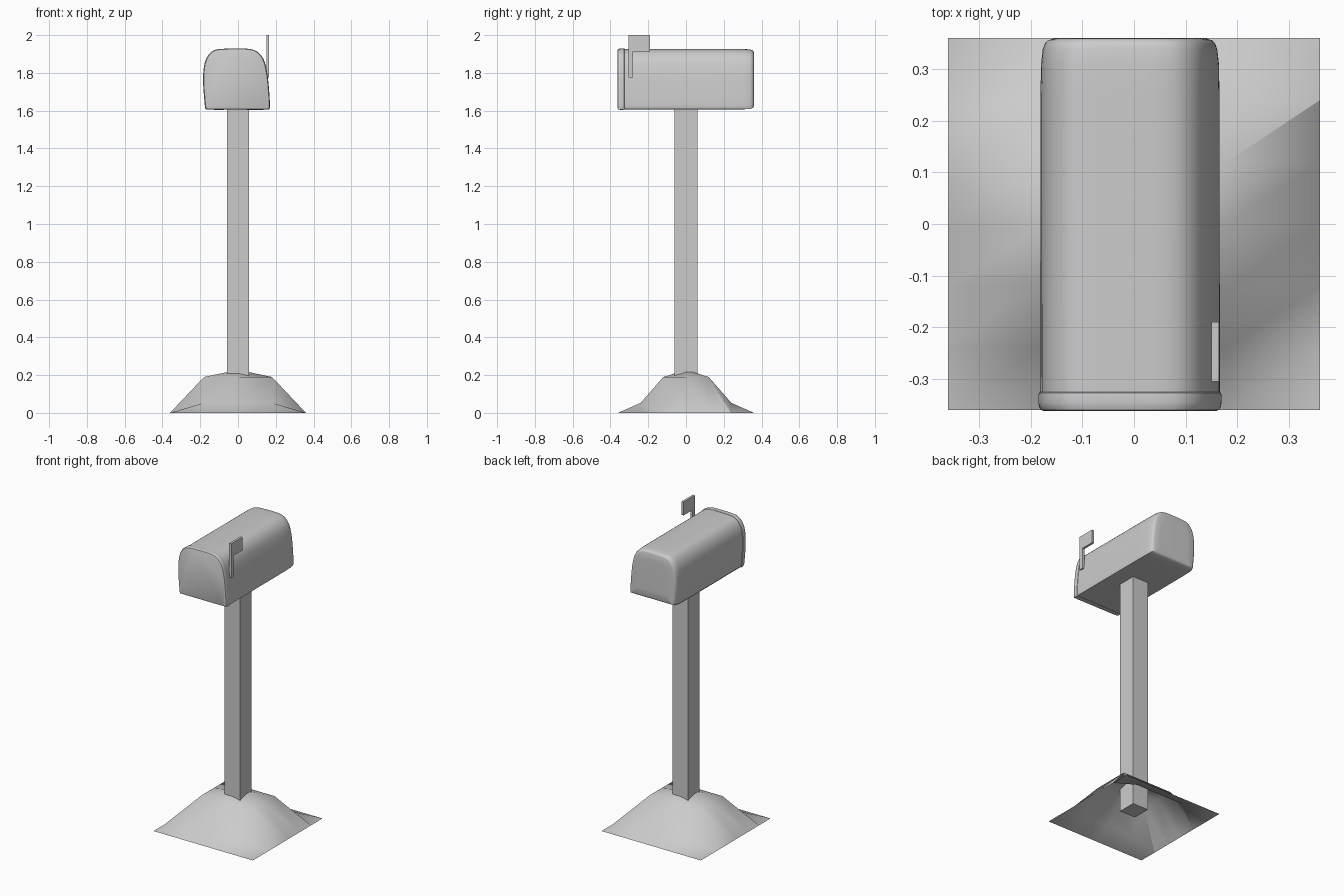
import bpy, math

if "Cube" in bpy.data.objects:
    bpy.data.objects.remove(bpy.data.objects["Cube"])


def make(name, verts, faces, smooth=None):
    me = bpy.data.meshes.new(name)
    me.from_pydata(verts, [], faces)
    me.validate()
    ob = bpy.data.objects.new(name, me)
    bpy.context.collection.objects.link(ob)
    bpy.ops.object.select_all(action='DESELECT')
    ob.select_set(True)
    bpy.context.view_layer.objects.active = ob
    bpy.ops.object.mode_set(mode='EDIT')
    bpy.ops.mesh.select_all(action='SELECT')
    bpy.ops.mesh.normals_make_consistent(inside=False)
    bpy.ops.object.mode_set(mode='OBJECT')
    if smooth:
        bpy.ops.object.shade_smooth_by_angle(angle=math.radians(smooth))
    return ob


def refine(pts, n=3):
    """Closed Catmull-Rom through the profile points."""
    out = []
    for i in range(len(pts)):
        p = [pts[(i + k) % len(pts)] for k in (-1, 0, 1, 2)]
        for s in range(n):
            t = s / n
            out.append(tuple(0.5 * (2 * b + (c - a) * t + (2 * a - 5 * b + 4 * c - d) * t * t
                                    + (3 * b - a - 3 * c + d) * t ** 3) for a, b, c, d in zip(*p)))
    return out


def loft(name, profile, rings, centre=(-0.008, 1.767), smooth=35):
    """Stack scaled copies of an xz profile along y; rings = (y, scale_x, scale_z)."""
    n, cx, cz = len(profile), *centre
    verts = [(cx + (x - cx) * sx, y, cz + (z - cz) * sz)
             for y, sx, sz in rings for x, z in profile]
    faces = [(r * n + i, r * n + (i + 1) % n, (r + 1) * n + (i + 1) % n, (r + 1) * n + i)
             for r in range(len(rings) - 1) for i in range(n)]
    last = (len(rings) - 1) * n
    faces += [tuple(range(n)), tuple(range(last, last + n))]
    return make(name, verts, faces, smooth)


# Earth mound: open triangulated height grid
xs = [-0.36, -0.18, 0, 0.18, 0.36]
ys = [-0.36, -0.24, -0.12, 0, 0.12, 0.24, 0.36]


def height(i, j):
    if i in (0, 4) or j in (0, 6):
        return 0.0
    if (i, j) == (2, 3):
        return 0.228
    return 0.053 if j in (1, 5) else 0.19


verts = [(x, y, height(i, j)) for j, y in enumerate(ys) for i, x in enumerate(xs)]
faces = []
for j in range(6):
    for i in range(4):
        a = j * 5 + i
        faces += [(a, a + 1, a + 6), (a, a + 6, a + 5)]
make("mound", verts, faces, 50)

# Square post
bpy.ops.mesh.primitive_cube_add(size=1, location=(0, 0, 0.835))
post = bpy.context.object
post.name = "post"
post.scale = (0.114, 0.12, 1.57)

# Mailbox cross-section, slightly crooked
section = refine([(-0.155, 1.605), (-0.17, 1.608), (-0.176, 1.63), (-0.185, 1.75), (-0.181, 1.83),
                  (-0.167, 1.878), (-0.14, 1.912), (-0.1, 1.926), (0, 1.929), (0.065, 1.926),
                  (0.105, 1.91), (0.135, 1.873), (0.152, 1.815), (0.162, 1.74), (0.169, 1.64),
                  (0.167, 1.61), (0.152, 1.605), (0, 1.605)])

# Box body with a rounded back
loft("box_body", section, [(-0.33, 0.982, 0.985), (0.24, 0.98, 0.985), (0.31, 0.972, 0.983),
                           (0.338, 0.955, 0.97), (0.35, 0.93, 0.95), (0.356, 0.895, 0.925),
                           (0.359, 0.84, 0.885), (0.36, 0.6, 0.6)])

# Door lid with a rounded rim
loft("door", section, [(-0.362, 0.95, 0.955), (-0.36, 0.975, 0.98), (-0.353, 0.996, 0.996),
                       (-0.346, 1, 1), (-0.332, 1, 1), (-0.327, 0.995, 0.995),
                       (-0.325, 0.975, 0.975)])

# Signal flag: arm and plate as one extruded outline
outline = [(-0.305, 1.775), (-0.28, 1.775), (-0.28, 1.912), (-0.19, 1.912), (-0.19, 2.0), (-0.305, 2.0)]
n = len(outline)
verts = [(x, y, z) for x in (0.15, 0.165) for y, z in outline]
faces = [(i, (i + 1) % n, n + (i + 1) % n, n + i) for i in range(n)]
faces += [tuple(range(n)), tuple(range(n, 2 * n))]
make("flag", verts, faces)
